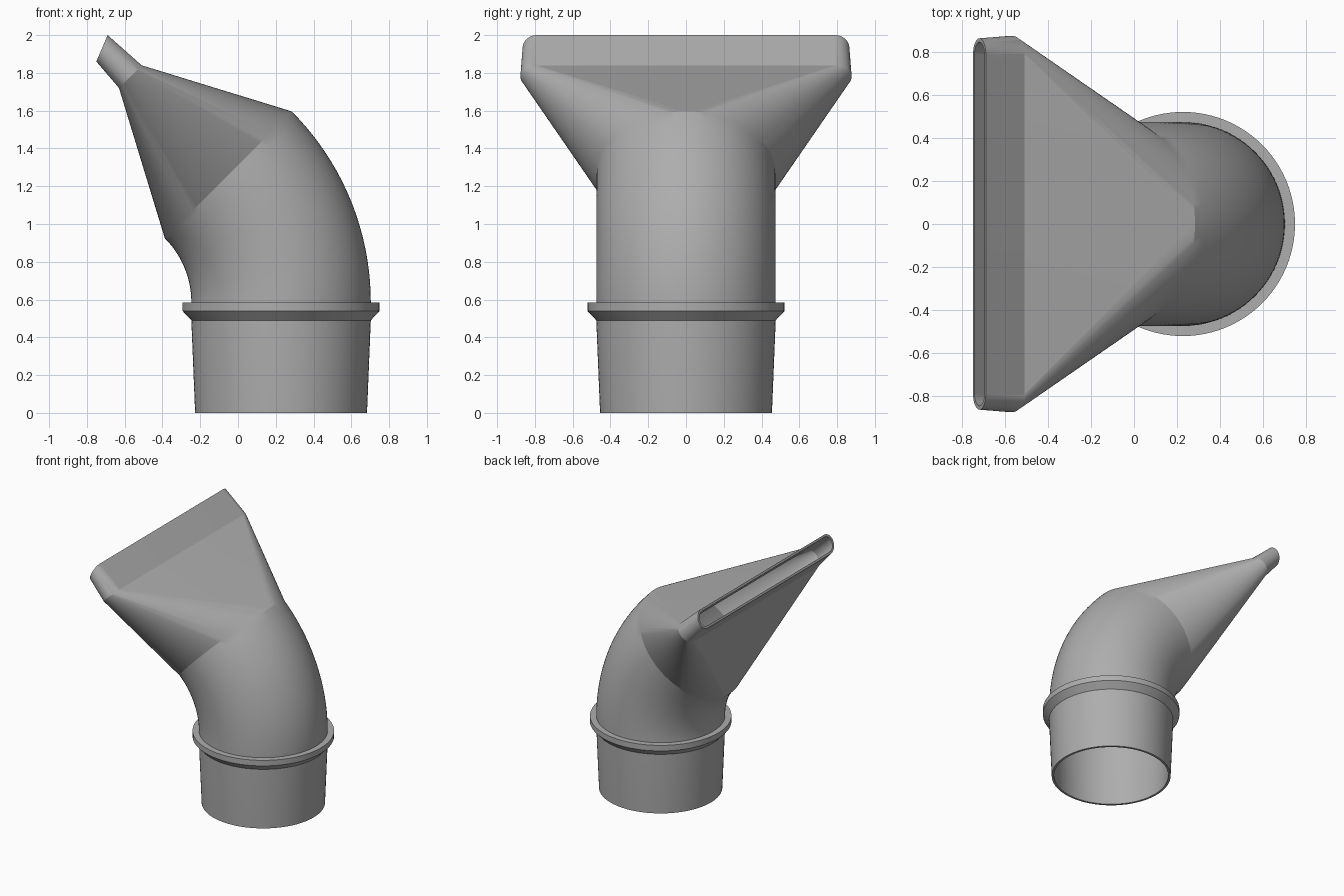
import bpy, bmesh, math
from mathutils import Vector

cube = bpy.data.objects.get("Cube")
if cube:
    bpy.data.objects.remove(cube, do_unlink=True)

grey = bpy.data.materials.new("plain grey")
grey.use_nodes = True
grey.diffuse_color = (0.42, 0.42, 0.42, 1)
grey.node_tree.nodes["Principled BSDF"].inputs["Base Color"].default_value = (0.42, 0.42, 0.42, 1)

HALF = 48          # steps around each half of a ring
AXIS_X = 0.228     # centre line of the inlet
R = 0.475          # pipe radius
BEND_Z = 0.585     # where the bend begins
BEND_R = 0.955     # bend radius of the centre line
WALL = 0.018


def ring(centre, up, radius, straight=0.0):
    """Stadium ring across y; a plain circle when straight is zero."""
    up = Vector(up).normalized()
    points = []
    for side in (1, -1):
        for i in range(HALF + 1):
            a = math.pi * (i / HALF - 0.5)
            across = side * (straight + radius * math.cos(a))
            points.append(Vector(centre) + up * (side * radius * math.sin(a)) + Vector((0, across, 0)))
    return points


def loft(name, rings, closed=True):
    """Skin consecutive rings, joining the last to the first when closed."""
    bm = bmesh.new()
    loops = [[bm.verts.new(p) for p in r] for r in rings]
    pairs = list(zip(loops, loops[1:]))
    if closed:
        pairs.append((loops[-1], loops[0]))
    for a, b in pairs:
        for i in range(len(a)):
            j = (i + 1) % len(a)
            bm.faces.new((a[i], a[j], b[j], b[i]))
    bmesh.ops.remove_doubles(bm, verts=bm.verts, dist=0.0005)
    bmesh.ops.recalc_face_normals(bm, faces=bm.faces)
    mesh = bpy.data.meshes.new(name)
    bm.to_mesh(mesh)
    bm.free()
    mesh.materials.append(grey)
    obj = bpy.data.objects.new(name, mesh)
    bpy.context.collection.objects.link(obj)
    bpy.ops.object.select_all(action="DESELECT")
    obj.select_set(True)
    bpy.context.view_layer.objects.active = obj
    bpy.ops.object.shade_smooth_by_angle(angle=math.radians(20))
    return obj


def skin(inset):
    """Rings of the duct from inlet to mouth, shrunk by the inset."""
    rings = [ring((AXIS_X, 0, 0), (1, 0, 0), 0.455 - inset),
             ring((AXIS_X, 0, 0.49), (1, 0, 0), R - inset)]
    # 45 degree elbow
    steps = 20
    for i in range(steps + 1):
        a = math.radians(45) * i / steps
        out = Vector((math.cos(a), 0, math.sin(a)))
        centre = Vector((AXIS_X - BEND_R, 0, BEND_Z)) + out * BEND_R
        rings.append(ring(centre, out, R - inset))
    # fan to a flat slot, then the obliquely cut lip
    rings.append(ring((-0.57, 0, 1.78), (1, 0, 1), 0.085 - inset, 0.792))
    rings.append(ring((-0.72, 0, 1.93), (0.06, 0, 0.14), 0.076 - inset, 0.789))
    return rings


# Hollow duct: outer skin, then back down the inner skin
loft("nozzle_duct", skin(0) + skin(WALL)[::-1])

# Stop collar around the inlet
profile = [(R - 0.008, 0.49), (R, 0.49), (0.522, 0.54), (0.522, BEND_Z), (R - 0.008, BEND_Z)]
loft("stop_collar", [ring((AXIS_X, 0, z), (1, 0, 0), r) for r, z in profile])
